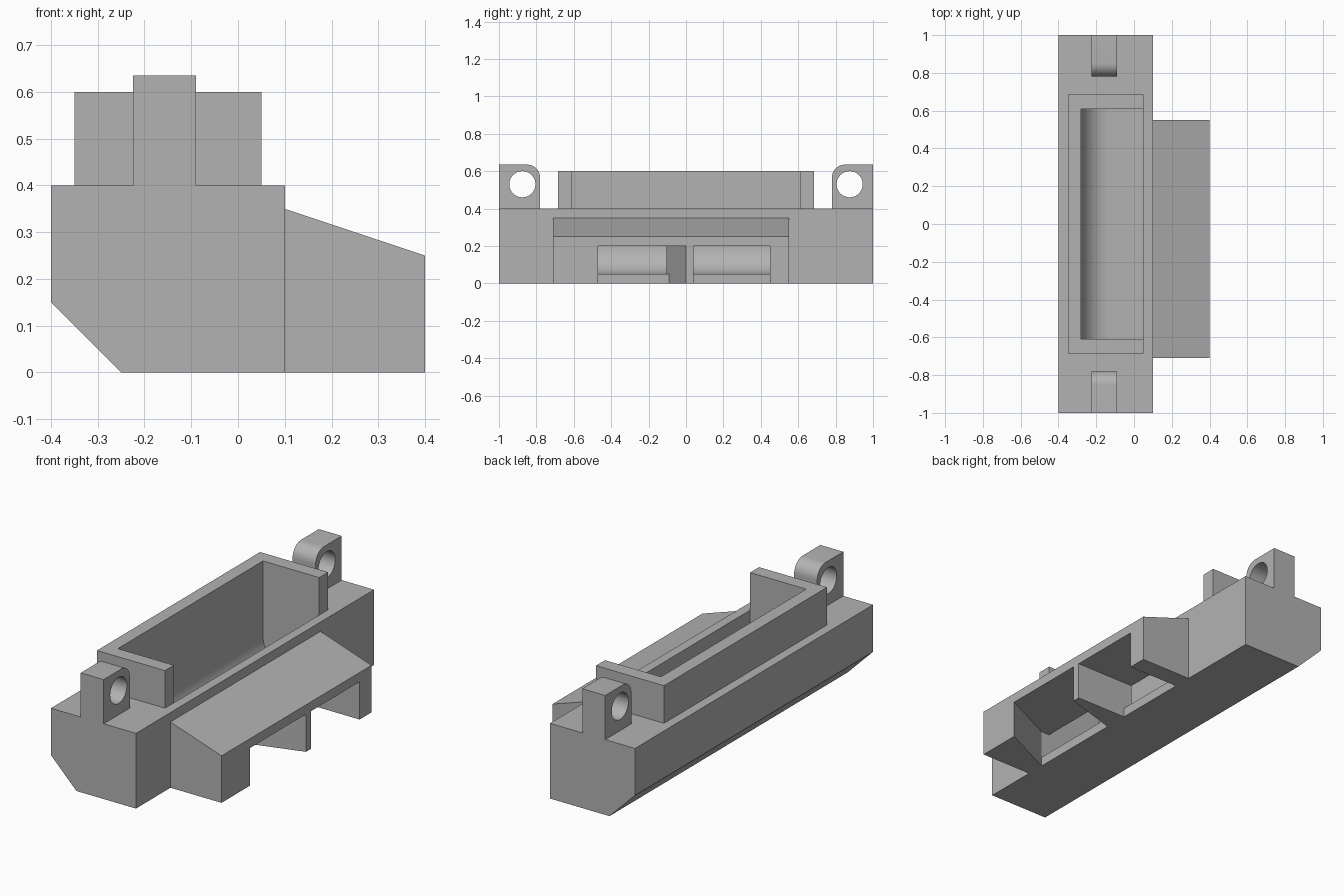
import bpy
import bmesh
from math import cos, sin, pi
from mathutils import Vector

if "Cube" in bpy.data.objects:
    bpy.data.objects.remove(bpy.data.objects["Cube"])

grey = bpy.data.materials.new("plain grey")
grey.use_nodes = True
GREY = (0.45, 0.45, 0.45, 1)
grey.diffuse_color = GREY
grey.node_tree.nodes["Principled BSDF"].inputs["Base Color"].default_value = GREY


def prism(name, outline, axis, low, high):
    """Extrude a 2D outline along an axis; remaining axes keep x, y, z order."""
    def place(a, b):
        return {"x": (low, a, b), "y": (a, low, b), "z": (a, b, low)}[axis]
    bm = bmesh.new()
    face = bm.faces.new([bm.verts.new(place(a, b)) for a, b in outline])
    out = bmesh.ops.extrude_face_region(bm, geom=[face])
    shift = Vector([(high - low) * (c == axis) for c in "xyz"])
    verts = [g for g in out["geom"] if isinstance(g, bmesh.types.BMVert)]
    bmesh.ops.translate(bm, verts=verts, vec=shift)
    bmesh.ops.recalc_face_normals(bm, faces=bm.faces)
    mesh = bpy.data.meshes.new(name)
    bm.to_mesh(mesh)
    bm.free()
    mesh.materials.append(grey)
    obj = bpy.data.objects.new(name, mesh)
    bpy.context.collection.objects.link(obj)
    return obj


def arc(cx, cy, r, start, end, steps):
    angles = [start + (end - start) * i / steps for i in range(steps + 1)]
    return [(cx + r * cos(t), cy + r * sin(t)) for t in angles]


def activate(obj):
    bpy.ops.object.select_all(action="DESELECT")
    obj.select_set(True)
    bpy.context.view_layer.objects.active = obj


def cut(obj, cutter):
    cutter.hide_render = True
    mod = obj.modifiers.new("cut", "BOOLEAN")
    mod.operation = "DIFFERENCE"
    mod.solver = "EXACT"
    mod.object = cutter
    activate(obj)
    bpy.ops.object.modifier_apply(modifier=mod.name)
    bpy.data.objects.remove(cutter)


# Long body with one chamfered lower edge
body = prism("body", [(-.25, 0), (.1, 0), (.1, .4), (-.4, .4), (-.4, .15)], "y", -1, 1)

# Hopper cavity with a rounded back floor
cavity = arc(-.13, .2, .15, pi, 1.5 * pi, 16) + [(.05, .05), (.05, .5), (-.28, .5)]
cut(body, prism("cavity_cutter", cavity, "y", -.61, .61))

# Outlet hood with a sloping roof
hood = prism("outlet_hood", [(.1, 0), (.4, 0), (.4, .25), (.1, .35)], "y", -.71, .55)

# Two outlets: a skewed one and a straight one, in plan
skewed = [(0, -.61), (.1, -.61), (.4, -.47), (.5, -.423), (.5, .03), (0, -.12)]
straight = [(0, .04), (.5, .04), (.5, .45), (0, .45)]
for plan in (skewed, straight):
    cut(body, prism("outlet_cutter", plan, "z", .05, .2))
    cut(hood, prism("duct_cutter", plan, "z", -.1, .2))

# Raised rim around three sides of the hopper
rim = [(.05, -.685), (.05, -.61), (-.28, -.61), (-.28, .61),
       (.05, .61), (.05, .685), (-.35, .685), (-.35, -.685)]
prism("hopper_rim", rim, "z", .4, .6)

# Mounting lugs at both ends, each with a round hole
lugs = []
for side, label in ((-1, "front"), (1, "back")):
    profile = [(1, .4), (1, .635)] + arc(.85, .565, .07, pi / 2, pi, 10) + [(.78, .4)]
    lug = prism(label + "_lug", [(side * y, z) for y, z in profile], "x", -.225, -.09)
    hole = arc(side * .875, .53, .07, 0, 2 * pi, 40)[:-1]
    cut(lug, prism("hole_cutter", hole, "x", -.3, 0))
    lugs.append(lug)

# Smooth the curved surfaces only
for obj in [body] + lugs:
    activate(obj)
    bpy.ops.object.shade_smooth_by_angle(angle=pi / 6)
